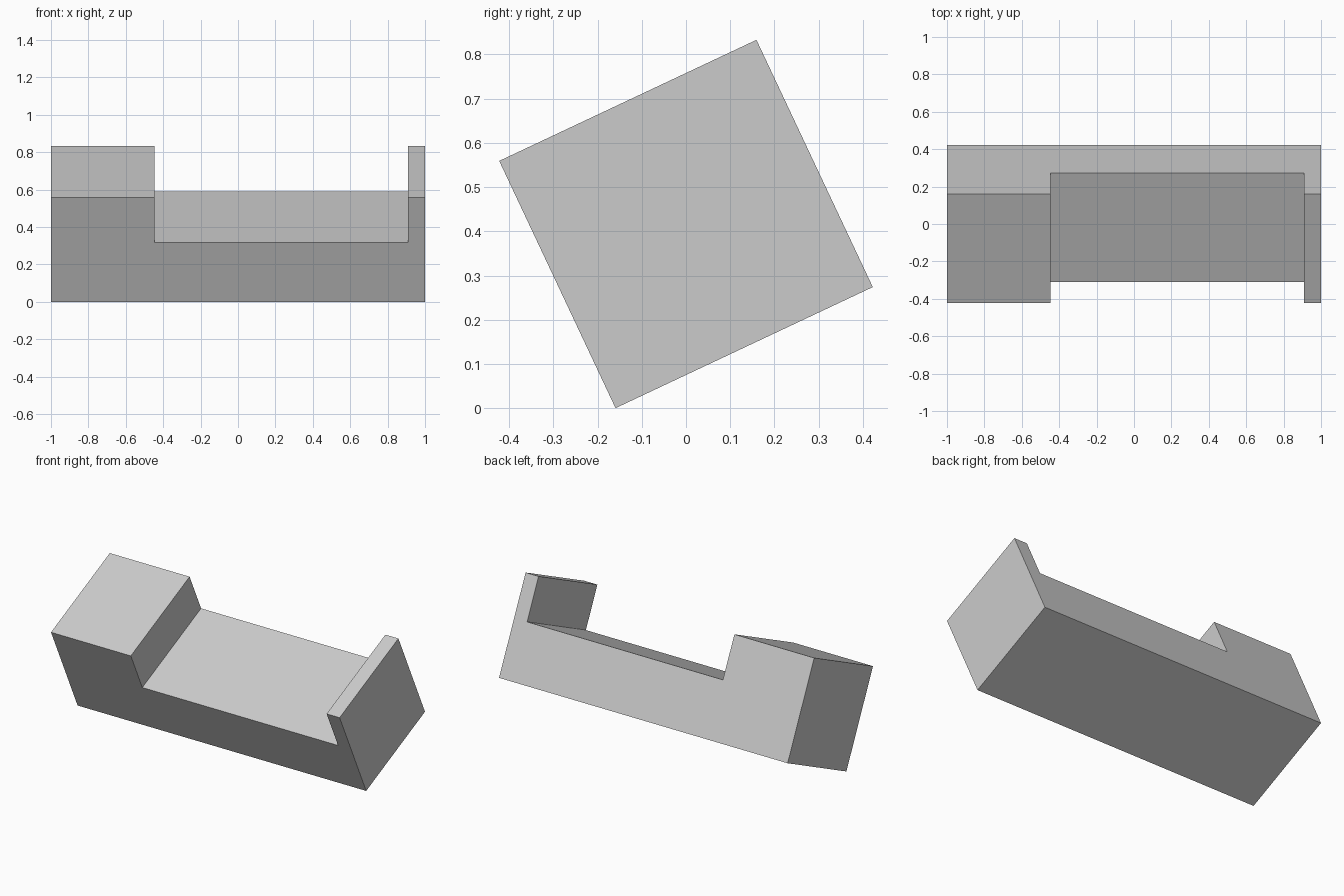
import bpy, bmesh, math
from mathutils import Matrix, Vector

if "Cube" in bpy.data.objects:
    bpy.data.objects.remove(bpy.data.objects["Cube"], do_unlink=True)

WIDTH, HEIGHT, FLOOR = 0.643, 0.618, 0.351
TILT = math.radians(25.2)

# Plain grey finish
grey = bpy.data.materials.new("light_grey")
grey.use_nodes = True
colour = (0.6, 0.6, 0.6, 1)
grey.diffuse_color = colour
grey.node_tree.nodes["Principled BSDF"].inputs["Base Color"].default_value = colour

# Long side profile: wide block, recessed floor, thin end wall
profile = [(-1, 0), (1, 0), (1, HEIGHT), (0.91, HEIGHT), (0.91, FLOOR),
           (-0.447, FLOOR), (-0.447, HEIGHT), (-1, HEIGHT)]

bm = bmesh.new()
side = bm.faces.new([bm.verts.new((x, 0, z)) for x, z in profile])
result = bmesh.ops.extrude_face_region(bm, geom=[side])
back = [v for v in result["geom"] if isinstance(v, bmesh.types.BMVert)]
bmesh.ops.translate(bm, verts=back, vec=(0, WIDTH, 0))

# Tilt the block to stand on its lower front edge, centred front to back
bmesh.ops.rotate(bm, verts=bm.verts, cent=(0, 0, 0),
                 matrix=Matrix.Rotation(TILT, 3, "X"))
ys = [v.co.y for v in bm.verts]
bmesh.ops.translate(bm, verts=bm.verts,
                    vec=Vector((0, -(min(ys) + max(ys)) / 2, 0)))
bmesh.ops.recalc_face_normals(bm, faces=bm.faces)

mesh = bpy.data.meshes.new("notched_block")
bm.to_mesh(mesh)
bm.free()
mesh.materials.append(grey)
block = bpy.data.objects.new("notched_block", mesh)
bpy.context.collection.objects.link(block)
